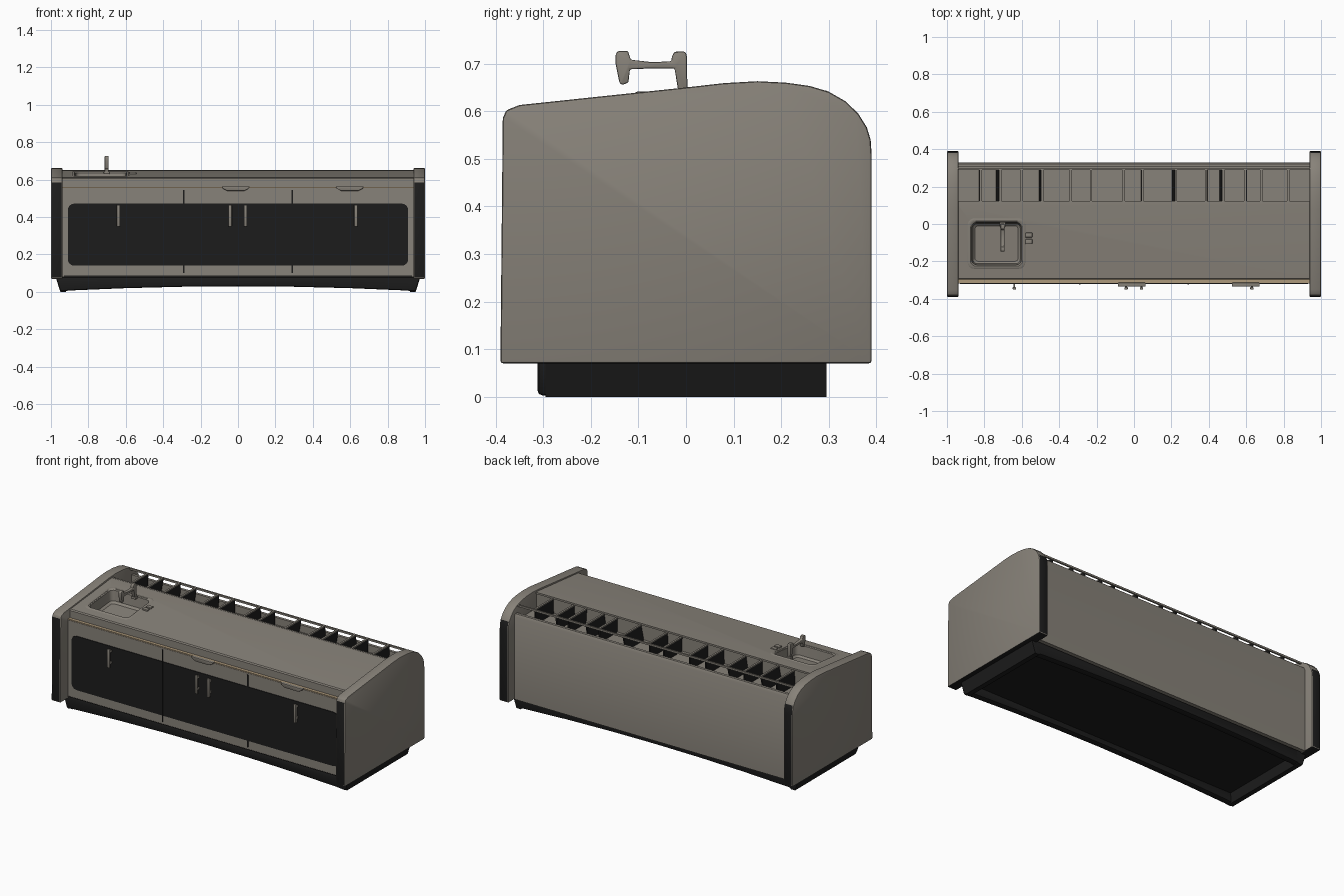
import bpy, bmesh, math

if "Cube" in bpy.data.objects:
    bpy.data.objects.remove(bpy.data.objects["Cube"])

def mat(name, c):
    m = bpy.data.materials.new(name)
    m.diffuse_color = (*c, 1)
    m.use_nodes = True
    m.node_tree.nodes["Principled BSDF"].inputs["Base Color"].default_value = m.diffuse_color
    return m

GREY = mat("warm_grey", (0.245, 0.224, 0.192))
BLACK = mat("soft_black", (0.012, 0.012, 0.012))
TAN = mat("tan_trim", (0.42, 0.32, 0.20))

def finish(name, bm, m, bevel=0, seg=2):
    bmesh.ops.recalc_face_normals(bm, faces=bm.faces)
    me = bpy.data.meshes.new(name)
    bm.to_mesh(me)
    bm.free()
    ob = bpy.data.objects.new(name, me)
    bpy.context.collection.objects.link(ob)
    me.materials.append(m)
    bpy.ops.object.select_all(action='DESELECT')
    ob.select_set(True)
    bpy.context.view_layer.objects.active = ob
    if bevel:
        b = ob.modifiers.new("bevel", 'BEVEL')
        b.width, b.segments, b.limit_method = bevel, seg, 'ANGLE'
        bpy.ops.object.modifier_apply(modifier="bevel")
    bpy.ops.object.shade_smooth_by_angle(angle=math.radians(35))
    return ob

def prism(name, pts, axis, a, b, m, bevel=0):
    """Extrude a 2D profile along x (pts are y,z), y (pts are x,z) or z (pts are x,y)."""
    put = {'x': lambda p, t: (t, p[0], p[1]), 'y': lambda p, t: (p[0], t, p[1]),
           'z': lambda p, t: (p[0], p[1], t)}[axis]
    bm = bmesh.new()
    lo = [bm.verts.new(put(p, a)) for p in pts]
    hi = [bm.verts.new(put(p, b)) for p in pts]
    n = len(pts)
    bm.faces.new(lo)
    bm.faces.new(hi)
    for i in range(n):
        bm.faces.new((lo[i], lo[(i + 1) % n], hi[(i + 1) % n], hi[i]))
    return finish(name, bm, m, bevel)

def box(name, x0, x1, y0, y1, z0, z1, m, bevel=0):
    return prism(name, [(x0, y0), (x1, y0), (x1, y1), (x0, y1)], 'z', z0, z1, m, bevel)

def rounded(x0, x1, y0, y1, r, k=5):
    pts = []
    for cx, cy, s in ((x1 - r, y1 - r, 0), (x0 + r, y1 - r, 1), (x0 + r, y0 + r, 2), (x1 - r, y0 + r, 3)):
        for i in range(k):
            t = (s + i / (k - 1)) * math.pi / 2
            pts.append((cx + r * math.cos(t), cy + r * math.sin(t)))
    return pts

def top_z(y):                       # sloping counter height
    return 0.612 + (y + 0.285) * 0.0987

# End panels: grey with black front, back and bottom edges
side = [(-.39, .07), (-.385, .585), (-.378, .602), (-.35, .613), (0, .65), (.08, .659), (.15, .663),
        (.21, .66), (.26, .653), (.30, .641), (.335, .621), (.362, .595), (.38, .566), (.388, .54),
        (.39, .51), (.39, .07)]
for s, nm in ((-1, "left"), (1, "right")):
    p = prism(nm + "_end_panel", side, 'x', s * .938, s * 1.0, GREY, .006)
    p.data.materials.append(BLACK)
    for f in p.data.polygons:
        n, c = f.normal, f.center
        if abs(n.x) < .6 and (abs(n.y) > .95 or n.z < -.5) and c.z < .6:
            f.material_index = 1

# Plinth ring with a gently arched lower edge, and dark underside
arch = [(-.975, .08), (-.95, .002)] + [(x / 10, .03 - .024 * (x / 9.3) ** 2) for x in range(-9, 10, 3)] \
    + [(.95, .002), (.975, .08)]
prism("plinth_front", arch, 'y', -.312, -.27, BLACK, .01)
prism("plinth_back", arch, 'y', .255, .295, BLACK, .004)
for s, nm in ((-1, "left"), (1, "right")):
    prism("plinth_" + nm, [(s * .91, .08), (s * .975, .08), (s * .95, .0), (s * .92, .0)],
          'y', -.295, .295, BLACK)
box("underside", -.94, .94, -.3, .29, .06, .078, BLACK)

# Cabinet front, tan ledge line and back wall
box("cabinet_front", -.94, .94, -.318, -.288, .08, .555, GREY)
box("tan_ledge", -.938, .938, -.316, -.29, .555, .561, TAN)
prism("back_wall", [(.305, .07), (.33, .07), (.33, .58), (.322, .595), (.305, .595)], 'x', -.94, .94, GREY)

# Sloping counter with a hole for the sink
counter = prism("counter", [(-.297, .556), (-.297, .605), (-.291, .6115), (.1, .65), (.115, .65),
                            (.115, .54), (.1, .54), (.1, .628), (-.27, .59), (-.27, .556)],
                'x', -.94, .94, GREY)
cutter = box("sink_cutter", -.872, -.598, -.222, .012, .5, .8, GREY)
cutter.hide_render = True
bpy.context.view_layer.objects.active = counter
m = counter.modifiers.new("hole", 'BOOLEAN')
m.object, m.operation, m.solver = cutter, 'DIFFERENCE', 'EXACT'
bpy.ops.object.modifier_apply(modifier="hole")
bpy.data.objects.remove(cutter)

# Sink: low rim and bowl lofted through rounded loops
bm = bmesh.new()
loops = []
for grow, dz in ((.018, .0), (.015, .002), (.003, .002), (-.004, -.004), (-.01, -.065), (-.022, -.076)):
    pts = rounded(-.872 - grow, -.598 + grow, -.222 - grow, .012 + grow, .028 + grow * .5)
    loops.append([bm.verts.new((x, y, top_z(y) + dz)) for x, y in pts])
for a, b in zip(loops, loops[1:]):
    for i in range(len(a)):
        j = (i + 1) % len(a)
        bm.faces.new((a[i], a[j], b[j], b[i]))
bm.faces.new(loops[-1])
finish("sink", bm, GREY)

# Faucet with post, arm and flared nozzle; low tap knobs beside the sink
prism("faucet", [(-.03, .715), (-.024, .725), (-.001, .725), (.002, .715), (.003, .64), (-.016, .64), (-.024, .69),
                 (-.07, .69), (-.118, .688), (-.121, .66), (-.135, .655), (-.14, .66), (-.148, .70),
                 (-.148, .72), (-.142, .727), (-.122, .727), (-.116, .708), (-.07, .703), (-.03, .705)],
      'x', -.713, -.692, GREY, .004)
box("faucet_base", -.718, -.687, -.018, .01, .63, .645, GREY, .004)
for i, y in enumerate((-.095, -.06)):
    box(f"tap_stem_{i}", -.575, -.548, y - .006, y + .008, .61, .634, GREY)
    box(f"tap_knob_{i}", -.58, -.543, y - .012, y + .014, .63, .641, GREY, .004)

# Rear trough: floor, thin top rails and black dividers
box("trough_floor", -.94, .94, .11, .31, .535, .55, GREY)
box("trough_back_rail", -.94, .94, .29, .3, .63, .641, GREY)
box("trough_front_rail", -.94, .94, .112, .122, .64, .651, GREY)
for i, (x, lean) in enumerate(((-.82, .004), (-.715, .018), (-.60, .004), (-.49, .015), (-.338, .004),
                               (-.23, 0), (-.055, -.004), (.045, .003), (.225, .018), (.385, -.004),
                               (.477, .016), (.595, -.006), (.68, .003), (.825, .004))):
    prism(f"divider_{i}", [(x - lean - .004, .55), (x - lean + .004, .55), (x + .004, .639), (x - .004, .639)],
          'y', .12, .293, BLACK)
    box(f"divider_cap_{i}", x - .006, x + .006, .118, .295, .637, .643, GREY)

# Black door plate with rounded corners, and seams
prism("door_plate", rounded(-.91, .91, .14, .472, .035), 'y', -.322, -.316, BLACK)
for s in (-1, 1):
    box("door_seam", s * .29 - .003, s * .29 + .003, -.323, -.316, .1, .545, BLACK)
box("lower_seam", -.93, .93, -.32, -.316, .083, .087, BLACK)

# Upright door pulls on short posts
for i, x in enumerate((-.64, -.042, .04, .63)):
    box(f"door_pull_{i}", x - .009, x + .009, -.35, -.338, .35, .465, GREY, .003)
    for z in (.37, .44):
        box(f"pull_post_{i}", x - .005, x + .005, -.342, -.316, z, z + .012, GREY)

# Drawer pulls under the ledge
for i, x in enumerate((-.012, .597)):
    prism(f"drawer_pull_{i}", [(x - .075, .564), (x + .075, .564), (x + .07, .552), (x + .045, .54),
                               (x - .045, .54), (x - .07, .552)], 'y', -.334, -.314, GREY, .003)
